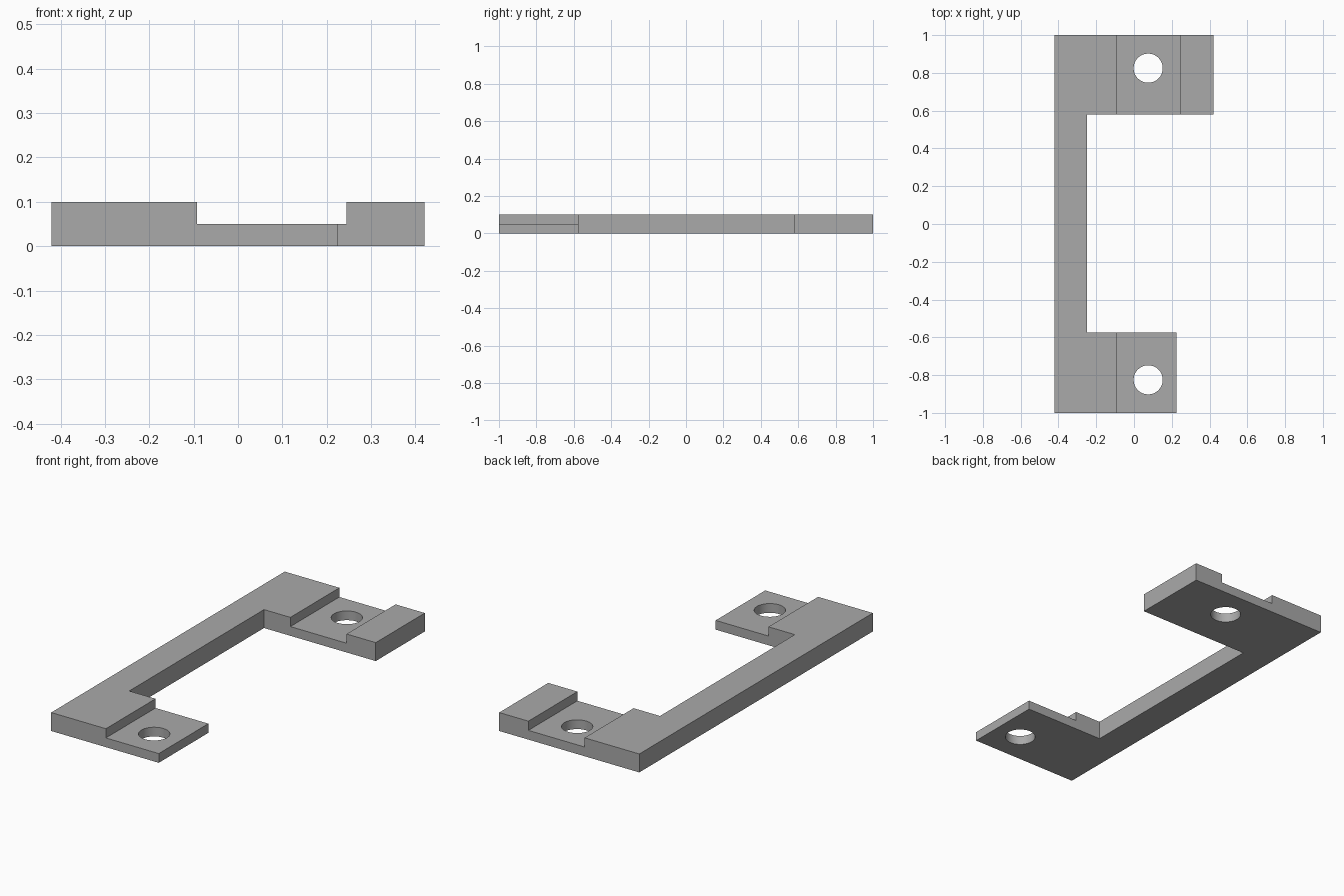
import bpy
import bmesh

cube = bpy.data.objects.get("Cube")
if cube:
    bpy.data.objects.remove(cube, do_unlink=True)

grey = bpy.data.materials.new("plain grey")
grey.use_nodes = True
colour = (0.4, 0.4, 0.4, 1)
grey.diffuse_color = colour
grey.node_tree.nodes["Principled BSDF"].inputs["Base Color"].default_value = colour


def prism(name, outline, z0, z1):
    """Extrude a flat outline from z0 up to z1."""
    bm = bmesh.new()
    face = bm.faces.new([bm.verts.new((x, y, z0)) for x, y in outline])
    top = bmesh.ops.extrude_face_region(bm, geom=[face])["geom"]
    verts = [v for v in top if isinstance(v, bmesh.types.BMVert)]
    bmesh.ops.translate(bm, verts=verts, vec=(0, 0, z1 - z0))
    bmesh.ops.recalc_face_normals(bm, faces=bm.faces)
    mesh = bpy.data.meshes.new(name)
    bm.to_mesh(mesh)
    bm.free()
    mesh.materials.append(grey)
    obj = bpy.data.objects.new(name, mesh)
    bpy.context.collection.objects.link(obj)
    return obj


def cut(target, cutter):
    """Subtract the cutter, then discard it."""
    mod = target.modifiers.new("cut", "BOOLEAN")
    mod.operation = "DIFFERENCE"
    mod.solver = "EXACT"
    mod.object = cutter
    bpy.context.view_layer.objects.active = target
    bpy.ops.object.modifier_apply(modifier=mod.name)
    bpy.data.objects.remove(cutter, do_unlink=True)


# Bracket: long spine with a short front arm and a longer back arm
bracket = prism("bracket", [
    (-0.42, -1), (0.225, -1), (0.225, -0.575), (-0.25, -0.575),
    (-0.25, 0.58), (0.42, 0.58), (0.42, 1), (-0.42, 1)], 0, 0.1)

# Half-height recess and round screw hole in each arm
for side in (-1, 1):
    y0, y1 = sorted((side * 0.5, side * 1.1))
    cut(bracket, prism("recess_cutter", [
        (-0.092, y0), (0.245, y0), (0.245, y1), (-0.092, y1)], 0.05, 0.2))
    bpy.ops.mesh.primitive_cylinder_add(
        vertices=64, radius=0.077, depth=1, location=(0.075, side * 0.825, 0))
    hole = bpy.context.object
    hole.name = "hole_cutter"
    hole.data.materials.append(grey)
    cut(bracket, hole)

# Smooth hole walls, crisp edges elsewhere
bpy.ops.object.select_all(action="DESELECT")
bracket.select_set(True)
bpy.context.view_layer.objects.active = bracket
bpy.ops.object.shade_smooth_by_angle(angle=0.52)
